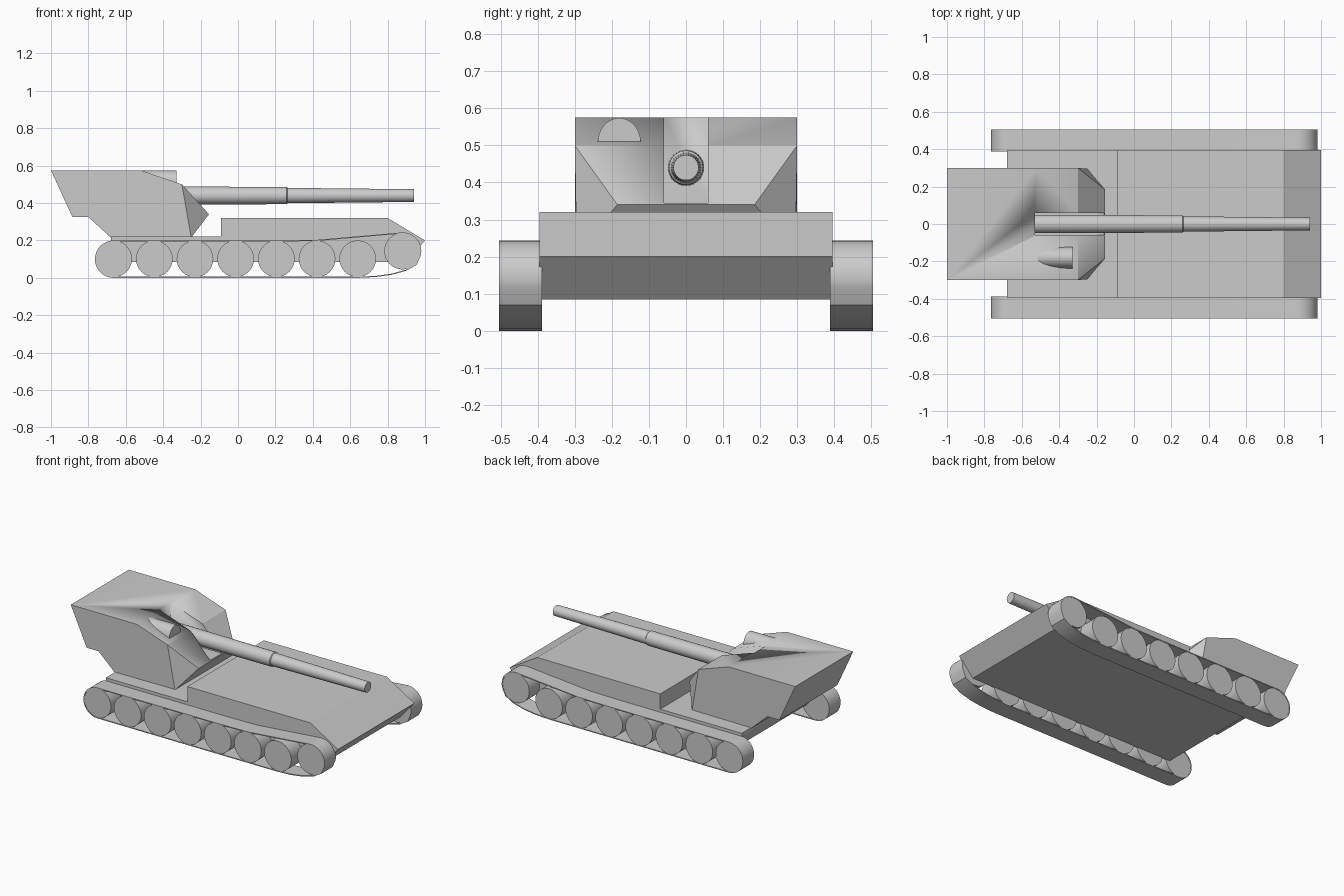
import bpy, bmesh, math

if "Cube" in bpy.data.objects:
    bpy.data.objects.remove(bpy.data.objects["Cube"])


def finish(name, bm, angle=25):
    bmesh.ops.recalc_face_normals(bm, faces=bm.faces)
    me = bpy.data.meshes.new(name)
    bm.to_mesh(me)
    bm.free()
    ob = bpy.data.objects.new(name, me)
    bpy.context.collection.objects.link(ob)
    bpy.ops.object.select_all(action='DESELECT')
    bpy.context.view_layer.objects.active = ob
    ob.select_set(True)
    bpy.ops.object.shade_smooth_by_angle(angle=math.radians(angle))
    return ob


def prism(name, profile, y0, y1):
    """Extrude an (x, z) profile along y."""
    bm = bmesh.new()
    f = bm.faces.new([bm.verts.new((x, y0, z)) for x, z in profile])
    ext = bmesh.ops.extrude_face_region(bm, geom=[f])['geom']
    for v in ext:
        if isinstance(v, bmesh.types.BMVert):
            v.co.y = y1
    return finish(name, bm)


def lathe_x(name, rings, y, z, n=32, sy=1.0):
    """Round solid along x from (x, radius) stations."""
    bm = bmesh.new()
    loops = []
    for x, r in rings:
        loops.append([bm.verts.new((x, y + sy * r * math.cos(2 * math.pi * i / n),
                                    z + r * math.sin(2 * math.pi * i / n))) for i in range(n)])
    for a, b in zip(loops, loops[1:]):
        for i in range(n):
            bm.faces.new((a[i], a[(i + 1) % n], b[(i + 1) % n], b[i]))
    bm.faces.new(loops[0])
    bm.faces.new(loops[-1])
    return finish(name, bm)


def arc(cx, cz, r, a0, a1, n):
    return [(cx + r * math.cos(math.radians(a0 + (a1 - a0) * i / n)),
             cz + r * math.sin(math.radians(a0 + (a1 - a0) * i / n))) for i in range(n + 1)]


# Hull with raised front deck
prism("hull", [(-0.68, 0.22), (-0.09, 0.22), (-0.09, 0.32), (0.80, 0.32), (1.0, 0.20),
               (0.90, 0.085), (-0.60, 0.085), (-0.68, 0.20)], -0.395, 0.395)

# Turret with cheeks tapering to a narrow nose
stations = [(-1.0, 0.575, 0.3), (-0.52, 0.575, 0.3), (-0.30, 0.50, 0.3), (-0.155, 0.34, 0.185),
            (-0.25, 0.215, 0.295), (-0.68, 0.215, 0.3), (-0.80, 0.325, 0.3), (-0.885, 0.325, 0.3)]
bm = bmesh.new()
left = [bm.verts.new((x, -w, z)) for x, z, w in stations]
right = [bm.verts.new((x, w, z)) for x, z, w in stations]
for i in range(len(stations)):
    j = (i + 1) % len(stations)
    bm.faces.new((left[i], left[j], right[j], right[i]))
for side in (left, right):
    bm.faces.new(side[:3] + side[4:])
    bm.faces.new(side[2:5])
turret = finish("turret", bm)

# Open slot for the gun
cutter = prism("slot_cutter", [(-0.53, 0.345), (0.1, 0.345), (0.1, 0.7), (-0.53, 0.7)], -0.06, 0.06)
cutter.hide_render = True
mod = turret.modifiers.new("slot", 'BOOLEAN')
mod.operation = 'DIFFERENCE'
mod.solver = 'EXACT'
mod.object = cutter
bpy.context.view_layer.objects.active = turret
bpy.ops.object.modifier_apply(modifier=mod.name)
bpy.data.objects.remove(cutter)

# Stepped gun barrel and half-round roof cupola
lathe_x("gun_barrel", [(-0.53, 0.049), (0.26, 0.046), (0.265, 0.041), (0.94, 0.034)], 0, 0.44)
lathe_x("cupola", [(-0.56, 0.068), (-0.33, 0.068)], -0.18, 0.506, sy=0.86)

# Running gear on both sides
belt = (arc(-0.665, 0.1, 0.1, 270, 90, 16) + [(0.2, 0.2), (0.42, 0.203)]
        + arc(0.88, 0.143, 0.1, 98, -15, 14)
        + [(0.955, 0.07), (0.90, 0.038), (0.82, 0.016), (0.74, 0.005), (0.64, 0.0)])
wheels = [(-0.665 + 0.2175 * i, 0.102) for i in range(7)] + [(0.88, 0.143)]
for tag, s in (("left", -1), ("right", 1)):
    bm = bmesh.new()
    n = len(belt)
    cx, cz = 0.1, 0.11
    rings = []
    for y, inset in ((0.388, 0), (0.505, 0), (0.505, 0.006), (0.388, 0.006)):
        ring = []
        for i, (x, z) in enumerate(belt):
            (ax, az), (bx, bz) = belt[i - 1], belt[(i + 1) % n]
            tx, tz = bx - ax, bz - az
            length = math.hypot(tx, tz)
            nx, nz = tz / length, -tx / length   # inward for a clockwise loop
            ring.append(bm.verts.new((x + nx * inset, s * y, z + nz * inset)))
        rings.append(ring)
    for k in range(4):
        a, b = rings[k], rings[(k + 1) % 4]
        for i in range(n):
            bm.faces.new((a[i], a[(i + 1) % n], b[(i + 1) % n], b[i]))
    finish("track_" + tag, bm, 35)
    for i, (x, z) in enumerate(wheels):
        prism(f"wheel_{tag}_{i + 1}", arc(x, z, 0.098, 0, 348.75, 31), s * 0.39, s * 0.503)
